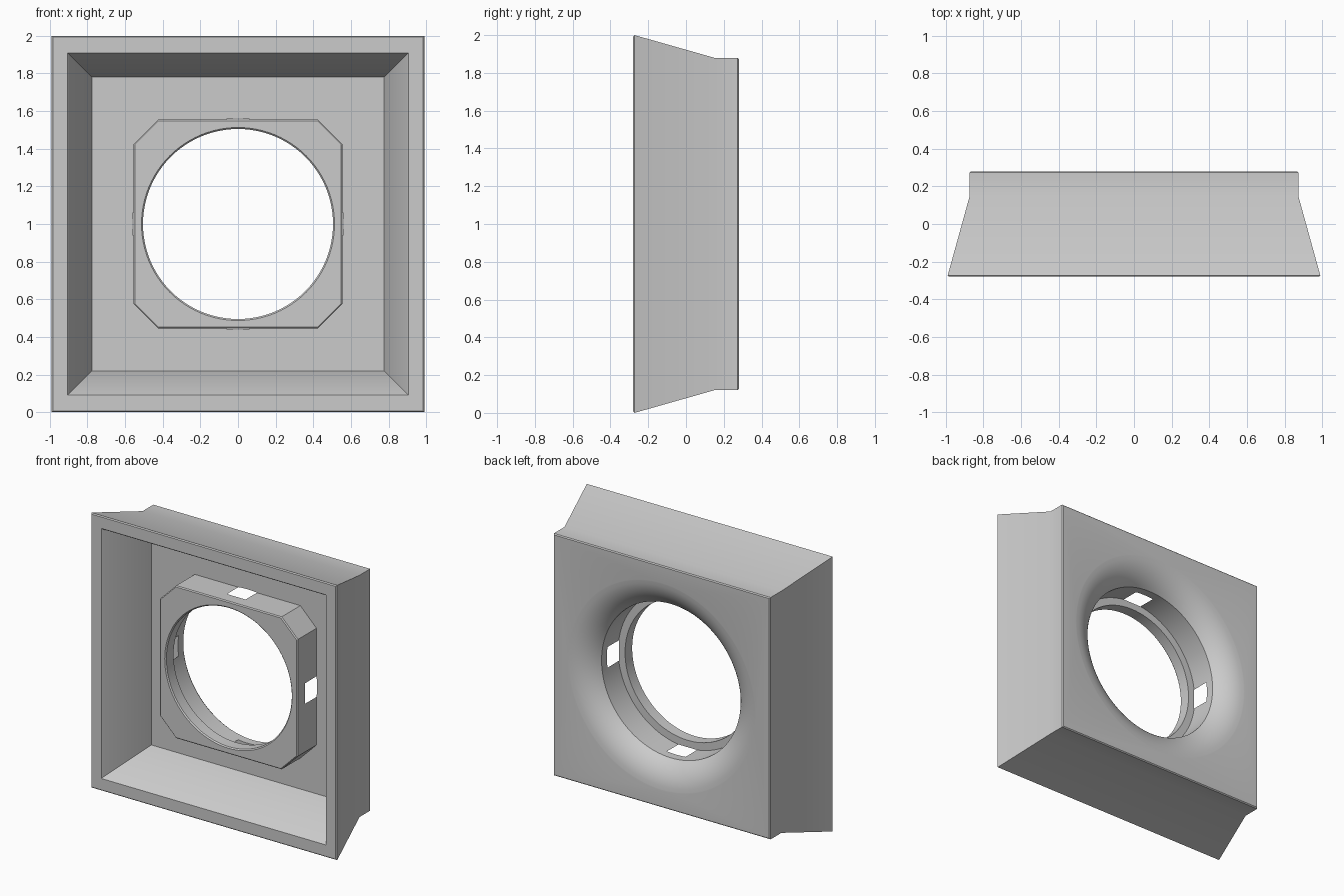
import bpy, bmesh, math

cube = bpy.data.objects.get("Cube")
if cube:
    bpy.data.objects.remove(cube, do_unlink=True)

CENTRE_Z = 1.0
grey = bpy.data.materials.new("light_grey")
grey.use_nodes = True
grey.diffuse_color = (0.6, 0.6, 0.6, 1)
grey.node_tree.nodes["Principled BSDF"].inputs["Base Color"].default_value = (0.6, 0.6, 0.6, 1)


def rect(w, h):
    return [(-w, -h), (w, -h), (w, h), (-w, h)]


def octagon(r, c):
    return [(-c, -r), (c, -r), (r, -c), (r, c), (c, r), (-c, r), (-r, c), (-r, -c)]


def circle(r, n=96):
    return [(r * math.cos(2 * math.pi * i / n), r * math.sin(2 * math.pi * i / n)) for i in range(n)]


def loft(name, sections):
    """Closed solid through (y, outline) sections, front to back."""
    bm = bmesh.new()
    rings = [[bm.verts.new((x, y, z + CENTRE_Z)) for x, z in pts] for y, pts in sections]
    for a, b in zip(rings, rings[1:]):
        n = len(a)
        for i in range(n):
            bm.faces.new((a[i], a[(i + 1) % n], b[(i + 1) % n], b[i]))
    bm.faces.new(rings[0])
    bm.faces.new(rings[-1])
    bmesh.ops.recalc_face_normals(bm, faces=bm.faces)
    mesh = bpy.data.meshes.new(name)
    bm.to_mesh(mesh)
    bm.free()
    mesh.materials.append(grey)
    obj = bpy.data.objects.new(name, mesh)
    bpy.context.collection.objects.link(obj)
    return obj


def combine(target, other, operation):
    bpy.context.view_layer.objects.active = target
    mod = target.modifiers.new(operation.title(), 'BOOLEAN')
    mod.object, mod.operation, mod.solver = other, operation, 'EXACT'
    bpy.ops.object.modifier_apply(modifier=mod.name)
    bpy.data.objects.remove(other, do_unlink=True)


# Tapered outer block with a straight band at the back
housing = loft("housing", [
    (-0.28, rect(0.983, 0.993)), (-0.273, rect(0.99, 1.0)),
    (0.15, rect(0.873, 0.88)), (0.273, rect(0.873, 0.88)), (0.28, rect(0.866, 0.873))])

# Sloping recess in the front
recess = loft("recess_cutter", [
    (-0.35, rect(0.905, 0.91)), (-0.28, rect(0.905, 0.91)),
    (-0.27, rect(0.897, 0.902)), (0.11, rect(0.775, 0.78))])
combine(housing, recess, 'DIFFERENCE')

# Chamfered square collar standing in the recess
collar = loft("collar", [
    (-0.11, octagon(0.548, 0.422)), (-0.103, octagon(0.555, 0.425)),
    (0.14, octagon(0.555, 0.425))])
combine(housing, collar, 'UNION')

# Stepped bore with a flared mouth; it breaks through the four collar sides
flare_angle, flare_radius = math.radians(55), 0.256
flare = []
for i in range(11):
    t = flare_angle * (1 - i / 11)
    flare.append((0.28 - flare_radius * (1 - math.cos(t)),
                  circle(0.77 - flare_radius * math.sin(t))))
bore = loft("bore_cutter", [
    (-0.2, circle(0.513)), (-0.11, circle(0.513)), (-0.102, circle(0.505)),
    (-0.02, circle(0.505)), (-0.02, circle(0.56))] + flare + [(0.285, circle(0.79))])
combine(housing, bore, 'DIFFERENCE')

# Smooth bore and flare, sharp edges elsewhere
bpy.ops.object.select_all(action='DESELECT')
housing.select_set(True)
bpy.context.view_layer.objects.active = housing
bpy.ops.object.shade_smooth_by_angle(angle=math.radians(25))
